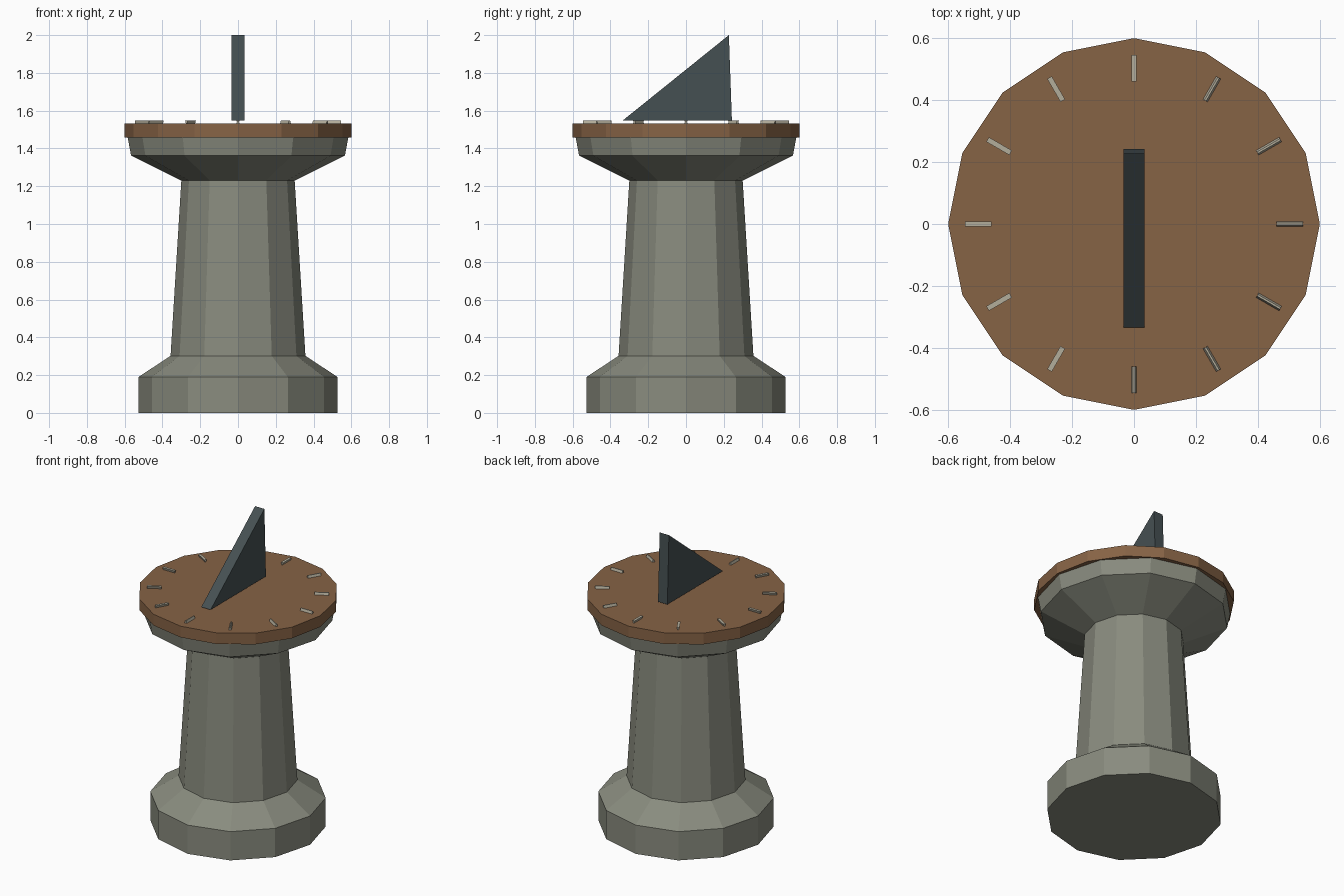
import bpy
from math import cos, sin, tau

if "Cube" in bpy.data.objects:
    bpy.data.objects.remove(bpy.data.objects["Cube"])


def material(name, rgb):
    m = bpy.data.materials.new(name)
    m.diffuse_color = (*rgb, 1)
    m.use_nodes = True
    m.node_tree.nodes["Principled BSDF"].inputs["Base Color"].default_value = m.diffuse_color
    return m


def add_mesh(name, verts, faces, mat):
    me = bpy.data.meshes.new(name)
    me.from_pydata(verts, [], faces)
    me.materials.append(mat)
    ob = bpy.data.objects.new(name, me)
    bpy.context.collection.objects.link(ob)
    return ob


def lathe(name, profile, sides, mat):
    """Faceted solid of revolution from (radius, z) points, bottom to top."""
    verts = [(r * cos(tau * i / sides), r * sin(tau * i / sides), z)
             for r, z in profile for i in range(sides)]
    faces = [(k * sides + i, k * sides + (i + 1) % sides,
              (k + 1) * sides + (i + 1) % sides, (k + 1) * sides + i)
             for k in range(len(profile) - 1) for i in range(sides)]
    faces.append(tuple(reversed(range(sides))))
    faces.append(tuple(range(len(verts) - sides, len(verts))))
    return add_mesh(name, verts, faces, mat)


def prism(name, section, x0, x1, mat):
    """Extrude a counter-clockwise (y, z) section along x."""
    n = len(section)
    verts = [(x, y, z) for x in (x0, x1) for y, z in section]
    faces = [(i, n + i, n + (i + 1) % n, (i + 1) % n)[::-1] for i in range(n)]
    faces += [tuple(reversed(range(n))), tuple(range(n, 2 * n))]
    return add_mesh(name, verts, faces, mat)


stone = material("stone", (0.25, 0.26, 0.21))
copper = material("copper", (0.24, 0.125, 0.06))
iron = material("iron", (0.06, 0.08, 0.085))
pale = material("pale_metal", (0.45, 0.42, 0.33))

# Stone pedestal: foot, tapered shaft and flared capital
lathe("pedestal", [(0.527, 0), (0.527, 0.19), (0.357, 0.302), (0.30, 1.23),
                   (0.566, 1.362), (0.584, 1.458)], 12, stone)

# Dial plate
lathe("dial_plate", [(0.6, 1.458), (0.6, 1.532)], 16, copper)

# Triangular gnomon
prism("gnomon", [(-0.335, 1.548), (0.243, 1.548), (0.227, 2.0)],
      -0.034, 0.034, iron)

# Hour marks: tapered bars, wide side up on the left half, down on the right
for i in range(12):
    wide_top = 3 <= i <= 8
    b, t = (0.003, 0.0085) if wide_top else (0.0085, 0.003)
    mark = prism(f"hour_mark_{i + 1}",
                 [(-b, 1.532), (b, 1.532), (t, 1.548), (-t, 1.548)],
                 0.46, 0.546, pale)
    mark.rotation_euler.z = tau * i / 12
